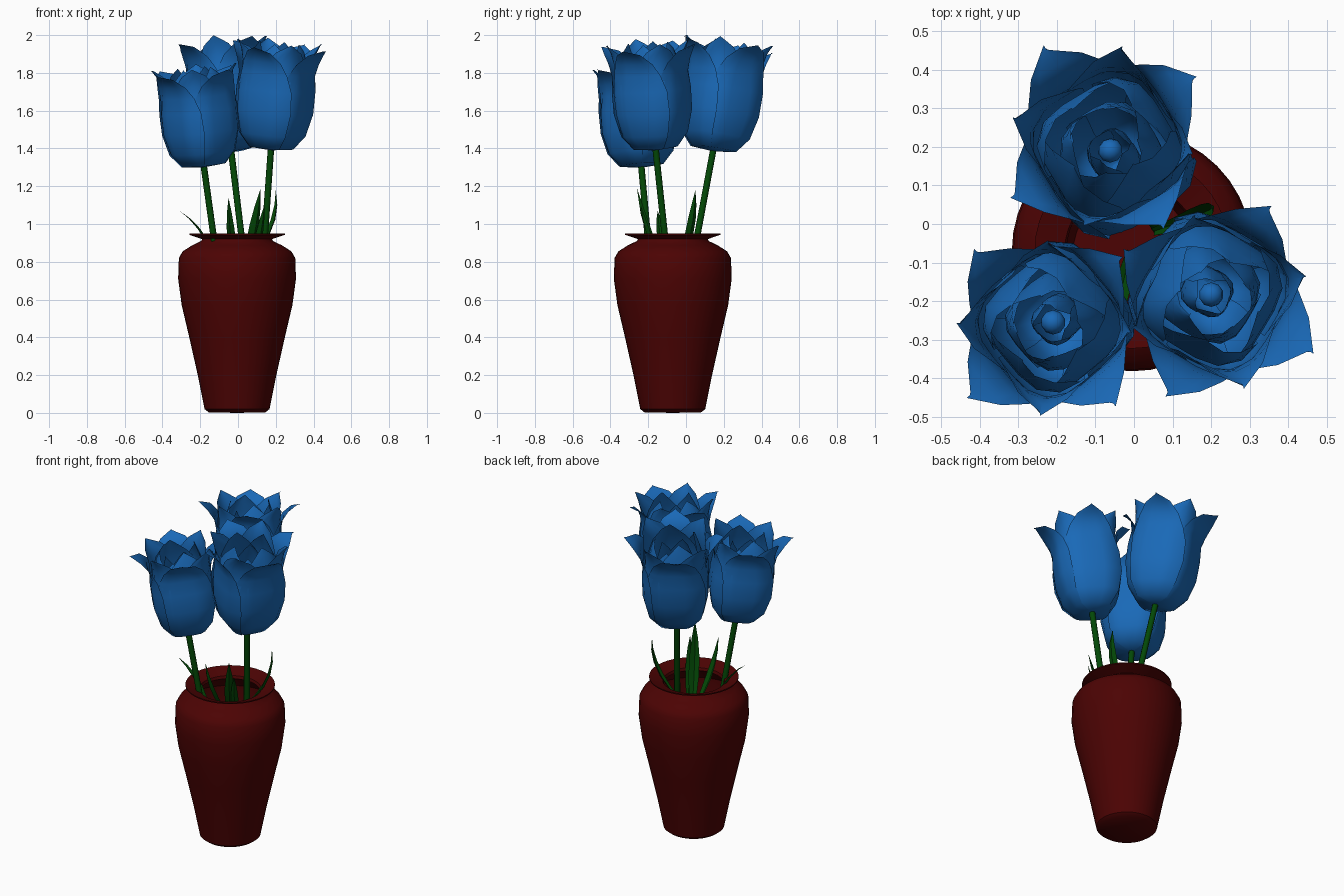
import bpy, bmesh, math
from mathutils import Vector, Matrix

if "Cube" in bpy.data.objects:
    bpy.data.objects.remove(bpy.data.objects["Cube"])


def material(name, color):
    m = bpy.data.materials.new(name)
    m.diffuse_color = (*color, 1)
    m.use_nodes = True
    m.node_tree.nodes["Principled BSDF"].inputs["Base Color"].default_value = m.diffuse_color
    return m


BLUE = material("petal blue", (0.010, 0.141, 0.475))
RED = material("vase red", (0.072, 0.001, 0.001))
GREEN = material("stem green", (0.001, 0.066, 0.002))


def finish(bm, name, mat, angle=40):
    bmesh.ops.remove_doubles(bm, verts=bm.verts, dist=0.0005)
    me = bpy.data.meshes.new(name)
    bm.to_mesh(me)
    bm.free()
    me.materials.append(mat)
    ob = bpy.data.objects.new(name, me)
    bpy.context.collection.objects.link(ob)
    bpy.ops.object.select_all(action='DESELECT')
    ob.select_set(True)
    bpy.context.view_layer.objects.active = ob
    bpy.ops.object.shade_smooth_by_angle(angle=math.radians(angle))
    return ob


def add_grid(bm, rows):
    """Skin a list of equally long point rows with quads."""
    vs = [[bm.verts.new(p) for p in row] for row in rows]
    for a, b in zip(vs, vs[1:]):
        for i in range(len(a) - 1):
            bm.faces.new((a[i], a[i + 1], b[i + 1], b[i]))


# Vase: turned outer wall, flared lip, inner wall and floor
VASE = [(0, 0), (0.15, 0.003), (0.172, 0.02), (0.208, 0.2), (0.253, 0.4), (0.293, 0.57),
        (0.312, 0.71), (0.308, 0.82), (0.288, 0.855), (0.238, 0.887), (0.19, 0.91),
        (0.185, 0.92), (0.253, 0.943), (0.253, 0.95), (0.175, 0.922), (0.17, 0.905),
        (0.22, 0.875), (0.283, 0.81), (0.288, 0.7), (0.233, 0.4), (0.152, 0.04), (0, 0.035)]
bm = bmesh.new()
SEG = 40
add_grid(bm, [[(-0.005 + r * math.cos(i * math.tau / SEG),
                -0.07 + r * math.sin(i * math.tau / SEG), z)
               for i in range(SEG + 1)] for r, z in VASE])
finish(bm, "vase", RED)

# Petal profiles: radius, height, half-width in degrees
OUTER = [(0, 0, 50), (0.1, 0.012, 50), (0.15, 0.08, 52), (0.176, 0.19, 54), (0.178, 0.3, 52),
         (0.172, 0.38, 44), (0.183, 0.44, 33), (0.218, 0.49, 18), (0.268, 0.515, 0)]
MIDDLE = [(0, 0.005, 50), (0.1, 0.018, 50), (0.15, 0.085, 52), (0.174, 0.19, 54), (0.176, 0.3, 54),
          (0.168, 0.38, 50), (0.168, 0.44, 38), (0.178, 0.495, 20), (0.198, 0.535, 0)]
INNER = [(0, 0.01, 55), (0.1, 0.03, 55), (0.14, 0.1, 56), (0.158, 0.2, 58), (0.158, 0.32, 58),
         (0.145, 0.4, 54), (0.128, 0.46, 40), (0.112, 0.51, 20), (0.1, 0.545, 0)]

# Whorls: profile, phase, radius scale, height scale
WHORLS = [(OUTER, 0, 1, 1), (MIDDLE, 45, 0.98, 1), (INNER, 15, 1.0, 0.97),
          (INNER, 60, 0.72, 0.84), (INNER, 30, 0.36, 0.68)]


def tilt_to(direction, origin):
    rot = Vector((0, 0, 1)).rotation_difference(direction).to_matrix().to_4x4()
    return Matrix.Translation(origin) @ rot


def flower(name, base, foot, lean, phase, rs, hs):
    axis = (Vector(base) - Vector(foot)).normalized()
    place = tilt_to(Vector((*lean, 0.55)).normalized(), base)
    bm = bmesh.new()
    for profile, ph, r_scale, z_scale in WHORLS:
        for k in range(4):
            mid = phase + ph + 90 * k
            rows = []
            for r, z, half in profile:
                row = []
                for i in range(7):
                    u = i / 3 - 1
                    a = math.radians(mid + half * u)
                    # Rounded-square cross-section, with each petal lapping the next
                    square = 1 + 0.15 * math.sin(2 * (a - math.radians(phase))) ** 2
                    rad = r * r_scale * rs * square * (1 + 0.025 * u)
                    row.append(place @ Vector((rad * math.cos(a), rad * math.sin(a),
                                               z * z_scale * hs)))
                rows.append(row)
            add_grid(bm, rows)
    # Small closed bud in the heart of the bloom
    bmesh.ops.create_uvsphere(bm, u_segments=10, v_segments=6, radius=0.032,
                              matrix=place @ Matrix.Translation((0, 0, 0.3 * hs)))
    finish(bm, name + "_bloom", BLUE, 55)

    # Stem carried on down into the vase
    low = Vector(base) - axis * 0.85
    top = Vector(base) + axis * 0.004
    bm = bmesh.new()
    bmesh.ops.create_cone(bm, cap_ends=True, segments=8, radius1=0.017, radius2=0.017,
                          depth=(top - low).length, matrix=tilt_to(axis, (low + top) / 2))
    finish(bm, name + "_stem", GREEN, 50)


flower("left", (-0.18, -0.236, 1.3), (-0.13, -0.203, 0.94), (-0.055, -0.035), 42, 1.0, 1.0)
flower("right", (0.174, -0.16, 1.39), (0.142, -0.112, 0.94), (0.045, -0.04), 61, 1.03, 1.08)
flower("back", (-0.036, 0.143, 1.385), (0.018, 0.06, 0.94), (-0.042, 0.08), 33, 1.05, 1.11)


def leaf(name, foot, knee, tip, width):
    """Folded blade that follows a bent path to a sharp tip."""
    p0, p1, p2 = Vector(foot), Vector(knee), Vector(tip)
    out = (p2 - p0)
    out.z = 0
    out.normalize()
    side = Vector((-out.y, out.x, 0))
    rows = []
    for t, w in zip((0, 0.2, 0.4, 0.6, 0.8, 1), (0.4, 0.75, 1, 0.95, 0.6, 0)):
        c = p0 * (1 - t) ** 2 + p1 * 2 * t * (1 - t) + p2 * t * t
        fold = out * width * w * 0.35
        rows.append([c + side * width * w - fold, c + fold, c - side * width * w - fold])
    bm = bmesh.new()
    add_grid(bm, rows)
    finish(bm, name, GREEN)


# Leaves: foot, bend, tip, half width
leaf("left_leaf", (-0.1, -0.12, 0.75), (-0.17, -0.14, 0.98), (-0.31, -0.15, 1.07), 0.018)
leaf("front_leaf", (-0.01, -0.07, 0.75), (-0.045, -0.23, 0.93), (-0.05, -0.25, 1.14), 0.022)
leaf("front_right_leaf", (0.03, -0.1, 0.7), (0.09, -0.22, 0.95), (0.12, -0.26, 1.19), 0.03)
leaf("small_leaf", (0.07, -0.12, 0.75), (0.12, -0.21, 0.93), (0.14, -0.24, 1.1), 0.022)
leaf("right_leaf", (0.05, -0.02, 0.8), (0.23, 0.04, 0.98), (0.2, 0.05, 1.18), 0.024)
